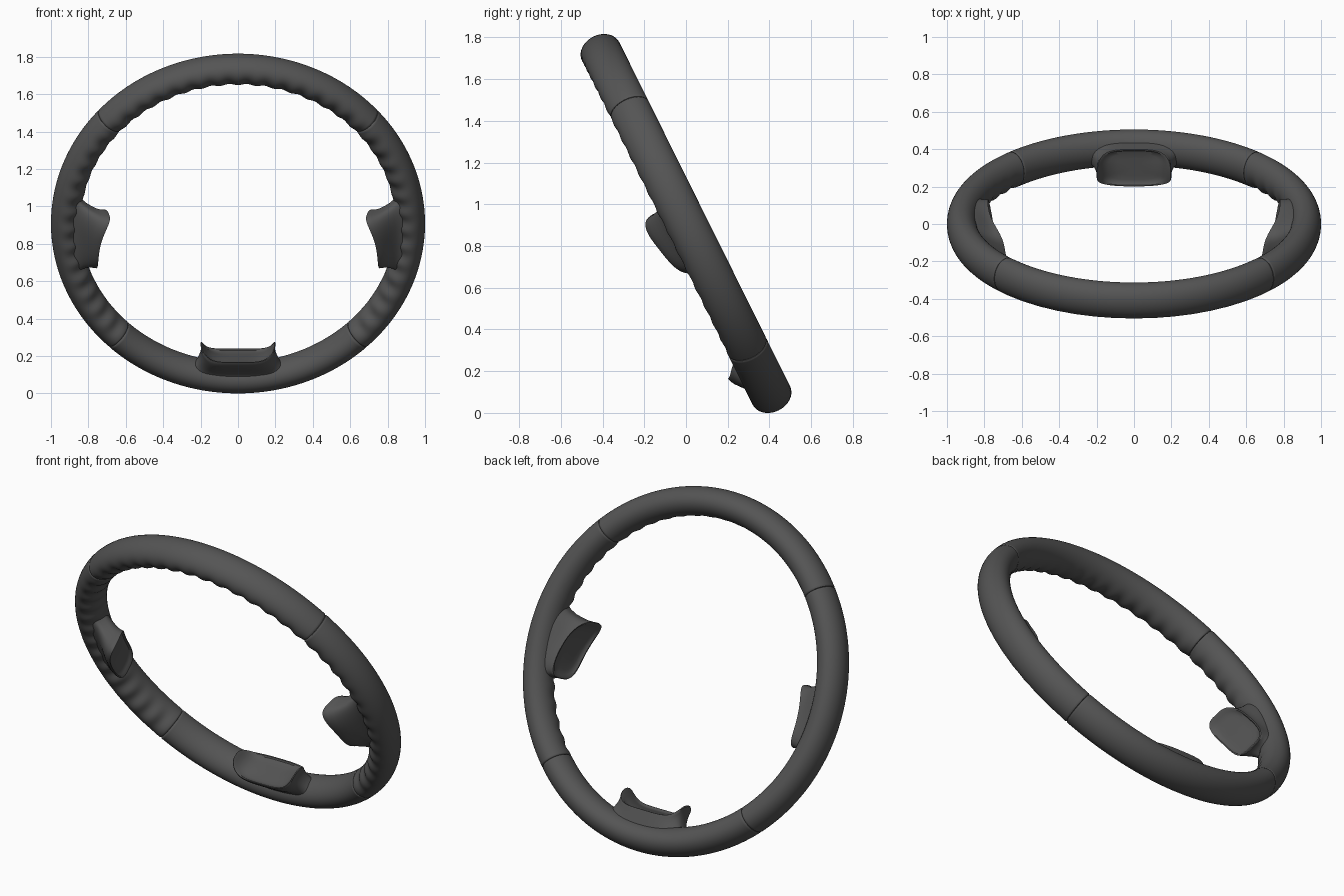
import bpy, bmesh, math
from mathutils import Vector

cube = bpy.data.objects.get("Cube")
if cube:
    bpy.data.objects.remove(cube, do_unlink=True)

TILT = math.radians(26.4)
RIM_R, TUBE_R, TUBE_N = 0.92, 0.08, 0.1     # ring radius, tube radial and depth radii
CENTRE = Vector((0, 0, 0.908))
UP = Vector((0, -math.sin(TILT), math.cos(TILT)))
FRONT = Vector((0, -math.cos(TILT), -math.sin(TILT)))

leather = bpy.data.materials.new("dark grey leather")
leather.use_nodes = True
colour = (0.09, 0.09, 0.09, 1)
leather.diffuse_color = colour
bsdf = leather.node_tree.nodes["Principled BSDF"]
bsdf.inputs["Base Color"].default_value = colour
bsdf.inputs["Roughness"].default_value = 0.7


def place(u, v, n):
    """Wheel-plane coordinates to world space."""
    return CENTRE + Vector((u, 0, 0)) + UP * v + FRONT * n


def loft(name, rings):
    """Closed skin through rings of equal size, with both ends filled."""
    bm = bmesh.new()
    rows = [[bm.verts.new(p) for p in ring] for ring in rings]
    for a, b in zip(rows, rows[1:]):
        for i in range(len(a)):
            j = (i + 1) % len(a)
            bm.faces.new((a[i], a[j], b[j], b[i]))
    bm.faces.new(rows[0])
    bm.faces.new(rows[-1])
    bmesh.ops.recalc_face_normals(bm, faces=bm.faces)
    mesh = bpy.data.meshes.new(name)
    bm.to_mesh(mesh)
    bm.free()
    obj = bpy.data.objects.new(name, mesh)
    bpy.context.collection.objects.link(obj)
    mesh.materials.append(leather)
    bpy.ops.object.select_all(action="DESELECT")
    obj.select_set(True)
    bpy.context.view_layer.objects.active = obj
    bpy.ops.object.shade_smooth_by_angle(angle=math.radians(40))
    return obj


# Rim sections, with pinched ends for the seams and finger bumps inside the front
def rim_section(name, start, end, bumps):
    rings = []
    steps = 110
    params = [0, 0.001, 0.004] + [i / steps for i in range(1, steps)] + [0.996, 0.999, 1]
    for p in params:
        deg = start + (end - start) * p
        a = math.radians(deg)
        edge = min(p, 1 - p)
        pinch = 0.9 if edge == 0 else 0.965 if edge < 0.002 else 1
        dent = bumps * math.sin(math.radians(deg * 28)) ** 2
        ring = []
        for k in range(40):
            t = math.tau * k / 40
            s = pinch - dent * max(0, math.cos(t - math.radians(130))) ** 3
            r = RIM_R + TUBE_R * s * math.cos(t)
            ring.append(place(r * math.cos(a), r * math.sin(a), TUBE_N * s * math.sin(t)))
        rings.append(ring)
    loft(name, rings)


rim_section("rim_top", 41.5, 138.5, 0.12)
rim_section("rim_left", -46, 41.5, 0.12)
rim_section("rim_right", 138.5, 226, 0.12)
rim_section("rim_bottom", 226, 314, 0)


# Spoke stubs: rounded-box sections lofted from the rim to a hollowed end
def rounded(t, power):
    c, s = math.cos(t), math.sin(t)
    return (math.copysign(abs(c) ** power, c), math.copysign(abs(s) ** power, s))


def spoke_stub(name, to_world, half, mid, depth, skew, reach):
    count = 64
    # blend from rim to lip: share of the way, width factor, squareness
    levels = [(0, 1.55), (0.12, 1.36), (0.25, 1.21), (0.4, 1.1), (0.55, 1.04),
              (0.7, 1.0), (0.85, 0.99), (0.97, 1.0), (1, 0.98)]
    rings = []
    for f, width in levels:
        ring = []
        for k in range(count):
            c, s = rounded(math.tau * k / count, 0.6)
            ease = f * f * (3 - 2 * f)
            centre = 0.01 + (mid - 0.01 + skew * c) * ease
            d = 0.07 + (depth - 0.07) * ease
            tip = reach(c, s)
            ring.append(to_world(0.88 + (tip - 0.88) * f, half * width * c, centre + d * s))
        rings.append(ring)
    # end face sinking slightly behind the lip
    for q, sink in ((0.94, 0.0), (0.88, 0.008), (0.7, 0.012), (0.45, 0.012),
                    (0.2, 0.012), (0.04, 0.012)):
        ring = []
        for k in range(count):
            c, s = rounded(math.tau * k / count, 0.6)
            c, s = c * q, s * q
            ring.append(to_world(reach(c, s) + sink, half * 0.98 * c,
                                 mid + skew * c + depth * s))
        rings.append(ring)
    loft(name, rings)


def bottom_reach(c, s):
    return 0.765 - 0.01 * s - 0.075 * abs(c) ** 5 * (1 - 0.6 * s * s)


def side_reach(c, s):
    return 0.765 - 0.018 * s - 0.075 * ((c + 1) / 2) ** 3


spoke_stub("bottom_spoke", lambda r, t, n: place(t, -r, n),
           0.2, 0.045, 0.105, 0, bottom_reach)
for side, name in ((1, "left_spoke"), (-1, "right_spoke")):
    spoke_stub(name, lambda r, t, n: place(side * r, t - 0.06, n),
               0.17, 0.065, 0.105, 0.035, side_reach)
